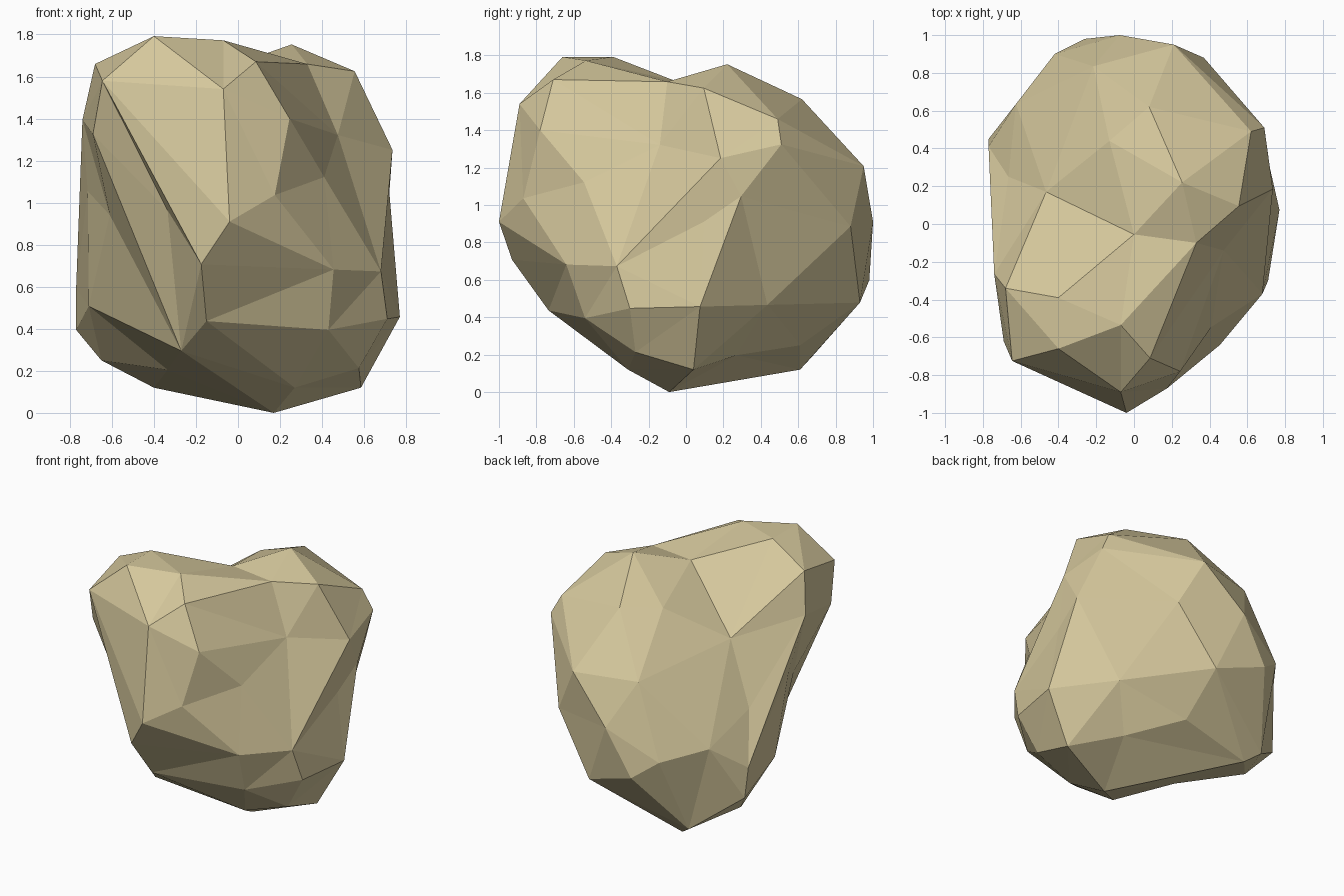
import bpy
import bmesh
from mathutils import Vector

# Remove only the default cube
default_cube = bpy.data.objects.get("Cube")
if default_cube:
    bpy.data.objects.remove(default_cube, do_unlink=True)


def make_material(name, colour):
    material = bpy.data.materials.new(name)
    material.use_nodes = True
    material.diffuse_color = colour
    material.node_tree.nodes["Principled BSDF"].inputs["Base Color"].default_value = colour
    return material


def section(outline, height, tilt_x=0, tilt_y=0):
    """Corners of one sloping cross-section, lifted onto its tilted plane."""
    return [Vector((x, y, height + tilt_x * x + tilt_y * y)) for x, y in outline]


def skin_around(corners, centre):
    """Join corners to a closed faceted skin, keeping hollows.

    The corners are linked on a unit sphere, then moved to their places."""
    bm = bmesh.new()
    placed = []
    for corner in corners:
        vert = bm.verts.new((corner - centre).normalized())
        placed.append((vert, corner))
    bmesh.ops.convex_hull(bm, input=bm.verts[:])
    bmesh.ops.recalc_face_normals(bm, faces=bm.faces[:])
    for vert, corner in placed:
        vert.co = corner
    for face in bm.faces:
        face.smooth = False
    bm.normal_update()
    return bm


def can_turn(bm, edge, centre):
    """True if the edge's other diagonal also gives two outward facets."""
    loop, other = edge.link_loops
    a, b = loop.vert, loop.link_loop_next.vert
    c, d = loop.link_loop_prev.vert, other.link_loop_prev.vert
    if bm.edges.get((c, d)) or min(len(a.link_edges), len(b.link_edges)) < 5:
        return False
    for p, q, r in ((a, d, c), (d, b, c)):
        if (q.co - p.co).cross(r.co - p.co).dot(p.co - centre) < .02:
            return False
    return True


def turn_creases(bm, centre, ceiling, limit):
    """Turn deep creases below the ceiling into ridges, deepest first."""
    while True:
        creases = [e for e in bm.edges
                   if e.calc_face_angle_signed() < -limit
                   and sum(v.co.z for v in e.verts) / 2 < ceiling
                   and can_turn(bm, e, centre)]
        if not creases:
            return
        deepest = min(creases, key=lambda e: e.calc_face_angle_signed())
        if not bmesh.utils.edge_rotate(deepest, True):
            return
        bm.normal_update()


corners = []

# Twin crests and the rims that fall away from them
crests = [(-.4, -.39), (-.4, -.66), (-.07, -.535), (.255, .22)]
corners += section(crests, 1.768, -.06)

side_rim = [(-.68, -.34), (-.645, -.725)]
corners += section(side_rim, 1.73, 0, .207)

rim_dips = [(.085, -.71), (-.07, -.89), (-.13, .44)]
corners += section(rim_dips, 1.634, .79, .043)

back_rim = [(0, -.055), (.33, -.1), (.555, .095), (.08, .62)]
corners += section(back_rim, 1.655, -.03, -.14)

# Shoulders
shoulder_spurs = [(.62, .49), (.245, -.78), (-.69, -.62)]
corners += section(shoulder_spurs, 1.397, .084, .022)

back_shoulder = [(-.74, -.265), (-.465, .17), (-.215, .835), (.21, .95), (.69, .51)]
corners += section(back_shoulder, 1.385, .06, -.2)

# Scooped hollow at the front corner
hollow = [(.175, -.87), (.41, -.545), (.475, -.14)]
corners += section(hollow, 1.595, -.41, .56)

# Waist
upper_waist = [(.735, .185), (.37, .88), (-.625, .635), (-.665, .25), (-.715, -.115)]
corners += section(upper_waist, 1.165, .22, -.41)

side_waist = [(-.61, -.32), (-.335, -.72), (.72, .295)]
corners += section(side_waist, .99, .08)

lower_waist = [(-.04, -1), (.705, .095), (-.075, 1)]
corners += section(lower_waist, .91)

# Belly
upper_belly = [(-.175, -.93), (.455, -.64), (.68, -.37), (-.42, .9)]
corners += section(upper_belly, .7, -.04)

back_belly = [(-.77, .41), (-.26, .98), (-.71, .03)]
corners += section(back_belly, .36, -.2, .19)

lower_belly = [(-.15, -.735), (.71, -.3), (.77, .075), (.485, .435), (.1, .93)]
corners += section(lower_belly, .455, 0, .025)

hips = [(-.77, .45), (.43, -.54)]
corners += section(hips, .395)

# Underside, ending in one lowest point
upper_underside = [(-.27, -.53), (.08, .61), (-.65, .32)]
corners += section(upper_underside, .276, .018, -.045)

lower_underside = [(.575, -.27), (.31, .27), (-.49, .67), (-.335, 0)]
corners += section(lower_underside, .205, 0, -.03)

feet = [(.585, .04), (-.4, .61), (.27, -.31)]
corners += section(feet, .12)

lowest_point = [(.17, -.09)]
corners += section(lowest_point, 0)

# Faceted boulder
middle = Vector((0, 0, .9))
bm = skin_around(corners, middle)
turn_creases(bm, middle, 1.45, .3)
mesh = bpy.data.meshes.new("boulder")
bm.to_mesh(mesh)
bm.free()
mesh.materials.append(make_material("sandstone", (.66, .57, .33, 1)))
boulder = bpy.data.objects.new("boulder", mesh)
bpy.context.collection.objects.link(boulder)
